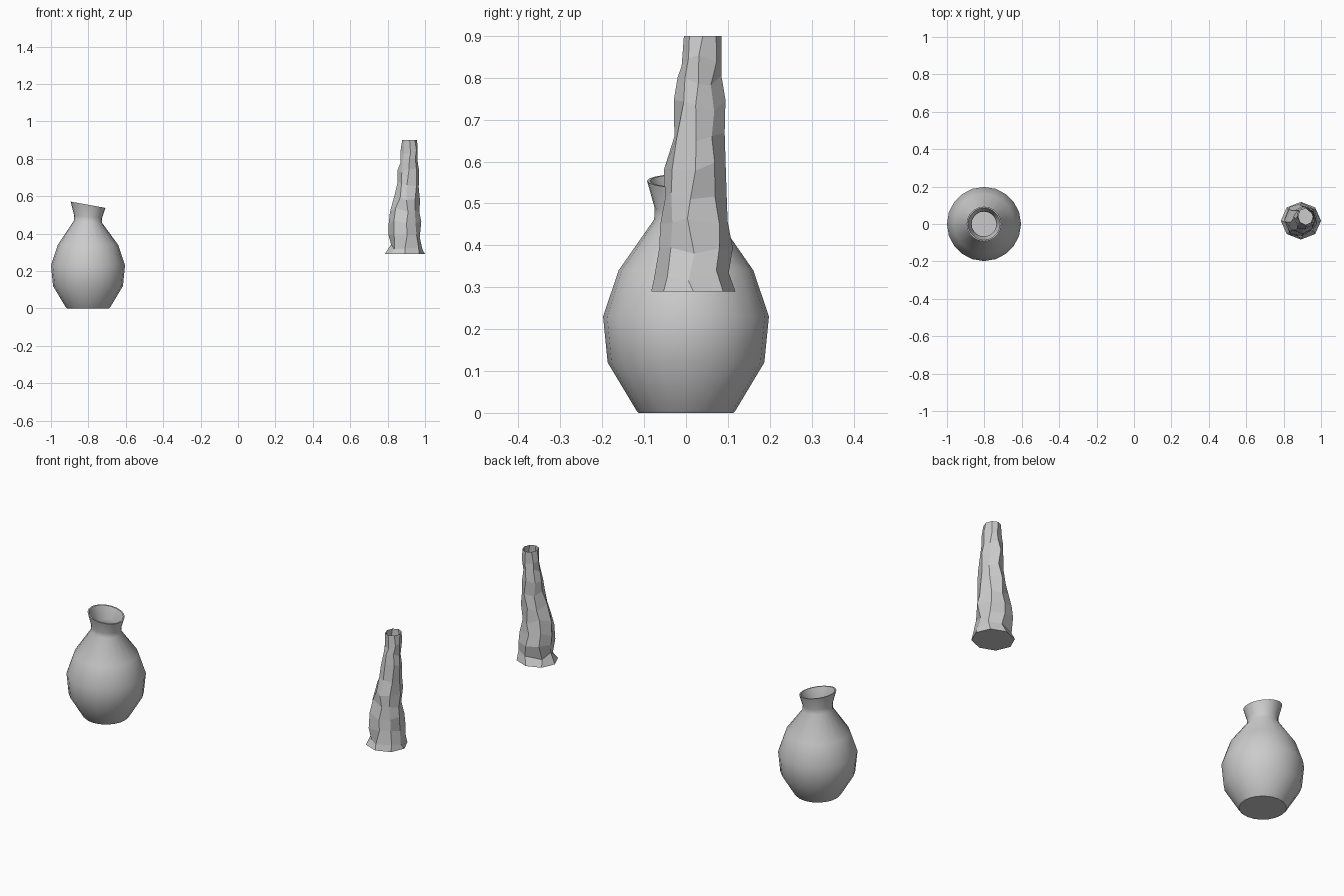
import bpy, bmesh, math, random

if "Cube" in bpy.data.objects:
    bpy.data.objects.remove(bpy.data.objects["Cube"])

random.seed(7)


def loft(name, rings, smooth=False):
    """Skin a list of equal-length point rings; cap the first and last when flagged."""
    bm = bmesh.new()
    vr = [[bm.verts.new(p) for p in ring] for ring in rings[0]]
    n = len(vr[0])
    for a, b in zip(vr, vr[1:]):
        for i in range(n):
            j = (i + 1) % n
            bm.faces.new((a[i], a[j], b[j], b[i]))
    bm.faces.new(vr[0][::-1])
    if rings[1]:
        bm.faces.new(vr[-1])
    me = bpy.data.meshes.new(name)
    bm.to_mesh(me)
    bm.free()
    ob = bpy.data.objects.new(name, me)
    bpy.context.collection.objects.link(ob)
    if smooth:
        bpy.ops.object.select_all(action='DESELECT')
        ob.select_set(True)
        bpy.context.view_layer.objects.active = ob
        bpy.ops.object.shade_smooth_by_angle(angle=math.radians(40))
    return ob


# Vase: lathe profile (radius, height, mouth tilt), outside then back down inside
CX, SIDES = -0.802, 20
profile = [(0.113, 0, 0), (0.118, 0.005, 0), (0.187, 0.12, 0), (0.198, 0.23, 0),
           (0.161, 0.34, 0), (0.076, 0.462, -0.08), (0.075, 0.49, -0.12),
           (0.093, 0.554, -0.18), (0.086, 0.554, -0.18), (0.066, 0.49, -0.12),
           (0.066, 0.462, -0.08), (0.150, 0.34, 0), (0.187, 0.23, 0),
           (0.176, 0.12, 0), (0.108, 0.015, 0)]
vase = []
for r, z, tilt in profile:
    ring = []
    for i in range(SIDES):
        a = math.tau * i / SIDES
        x = r * math.cos(a)
        ring.append((CX + x, r * math.sin(a), z + tilt * x))
    vase.append(ring)
loft("vase", (vase, True), smooth=True)

# Craggy hollow column: each ring is height plus its x and y extents
extents = [(0.29, 0.785, 1.0, -0.083, 0.118), (0.33, 0.803, 0.993, -0.075, 0.113),
           (0.395, 0.80, 0.985, -0.078, 0.115), (0.455, 0.803, 0.982, -0.07, 0.102),
           (0.525, 0.815, 0.982, -0.06, 0.095), (0.595, 0.838, 0.980, -0.055, 0.096),
           (0.665, 0.845, 0.976, -0.037, 0.091), (0.735, 0.852, 0.966, -0.026, 0.091),
           (0.79, 0.865, 0.963, -0.018, 0.085), (0.84, 0.872, 0.962, -0.010, 0.084),
           (0.90, 0.878, 0.957, -0.005, 0.085)]
column = []
for k, (z, x0, x1, y0, y1) in enumerate(extents):
    end = k in (0, len(extents) - 1)
    ring = []
    for i in range(8):
        a = math.tau * i / 8 + random.uniform(-0.16, 0.16) * (not end)
        s = 1.0 if end else random.uniform(0.84, 1.06)
        ring.append(((x0 + x1) / 2 + s * (x1 - x0) / 2 * math.cos(a),
                     (y0 + y1) / 2 + s * (y1 - y0) / 2 * math.sin(a),
                     z + (0 if end else random.uniform(-0.017, 0.017))))
    column.append(ring)
loft("craggy_column", (column, False))
